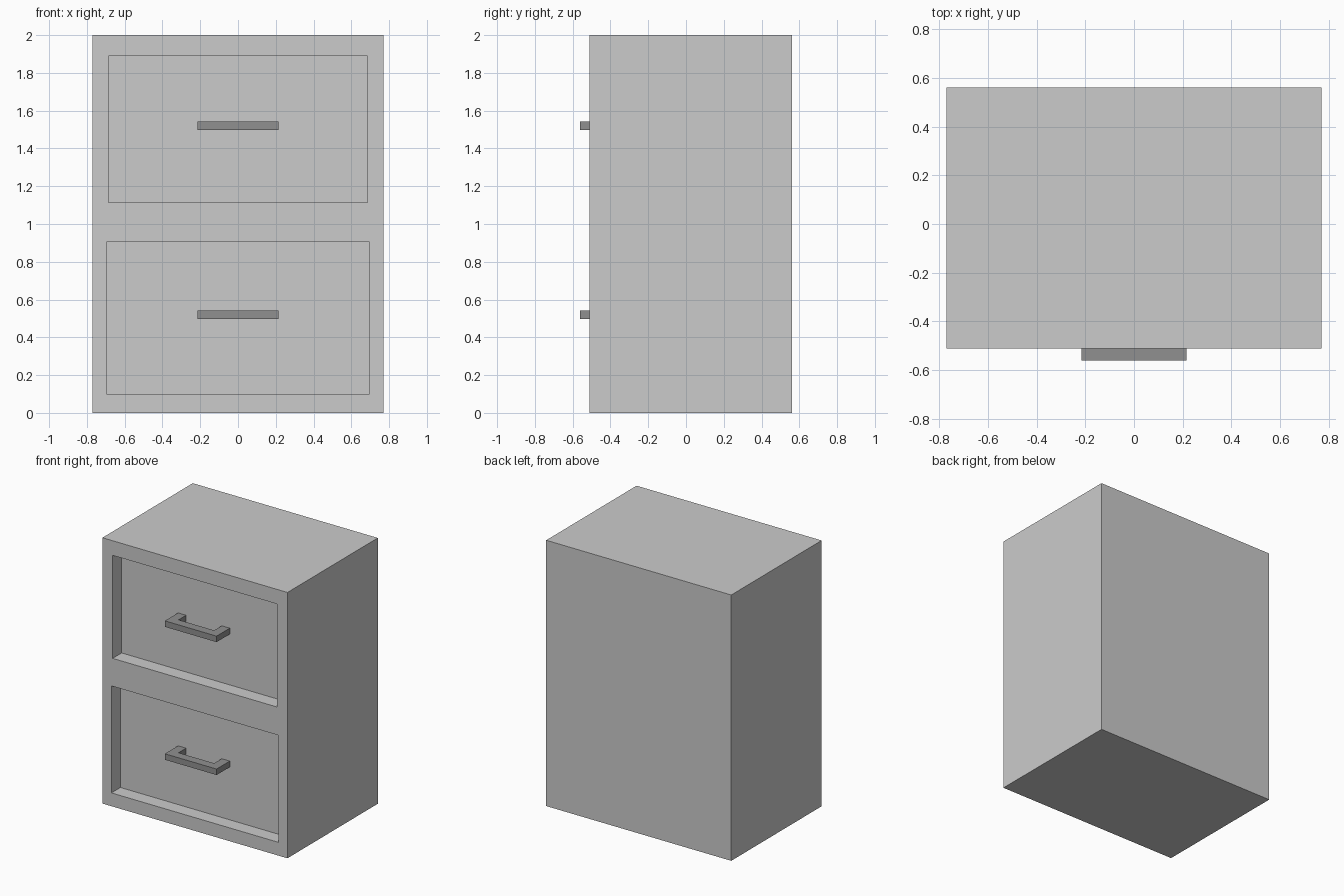
import bpy, bmesh

if "Cube" in bpy.data.objects:
    bpy.data.objects.remove(bpy.data.objects["Cube"])


def extrude_profile(name, points, z0, z1):
    """Closed XY profile extruded from z0 to z1."""
    bm = bmesh.new()
    face = bm.faces.new([bm.verts.new((x, y, z0)) for x, y in points])
    top = bmesh.ops.extrude_face_region(bm, geom=[face])
    verts = [g for g in top["geom"] if isinstance(g, bmesh.types.BMVert)]
    bmesh.ops.translate(bm, verts=verts, vec=(0, 0, z1 - z0))
    bmesh.ops.recalc_face_normals(bm, faces=bm.faces)
    mesh = bpy.data.meshes.new(name)
    bm.to_mesh(mesh)
    bm.free()
    obj = bpy.data.objects.new(name, mesh)
    bpy.context.collection.objects.link(obj)
    return obj


def box(name, half_width, y0, y1, z0, z1):
    w = half_width
    return extrude_profile(name, [(-w, y0), (w, y0), (w, y1), (-w, y1)], z0, z1)


FRONT, BACK, PANEL = -0.512, 0.562, -0.405

# Cabinet body with two recessed drawer fronts
body = box("cabinet_body", 0.77, FRONT, BACK, 0, 2)
for label, w, z0, z1 in (("upper", 0.685, 1.115, 1.89), ("lower", 0.695, 0.10, 0.905)):
    cutter = box(label + "_recess_cutter", w, FRONT - 0.1, PANEL, z0, z1)
    cutter.hide_render = True
    cutter.hide_viewport = False
    cutter.display_type = 'WIRE'
    mod = body.modifiers.new(label + "_recess", 'BOOLEAN')
    mod.operation = 'DIFFERENCE'
    mod.solver = 'EXACT'
    mod.object = cutter
    bpy.context.view_layer.objects.active = body
    bpy.ops.object.modifier_apply(modifier=mod.name)
    bpy.data.objects.remove(cutter)

# Dark U-shaped pull handles, feet resting on the recessed panels
dark = bpy.data.materials.new("dark_grey")
dark.diffuse_color = (0.28, 0.28, 0.28, 1)
dark.use_nodes = True
dark.node_tree.nodes["Principled BSDF"].inputs["Base Color"].default_value = dark.diffuse_color
outer, inner, bar_front, bar_back = 0.215, 0.148, -0.562, -0.495
half = [(outer, bar_front), (outer, PANEL), (inner, PANEL), (inner, bar_back)]
profile = half + [(-x, y) for x, y in reversed(half)]
for label, z in (("upper", 1.497), ("lower", 0.497)):
    handle = extrude_profile(label + "_handle", profile, z, z + 0.045)
    handle.data.materials.append(dark)
